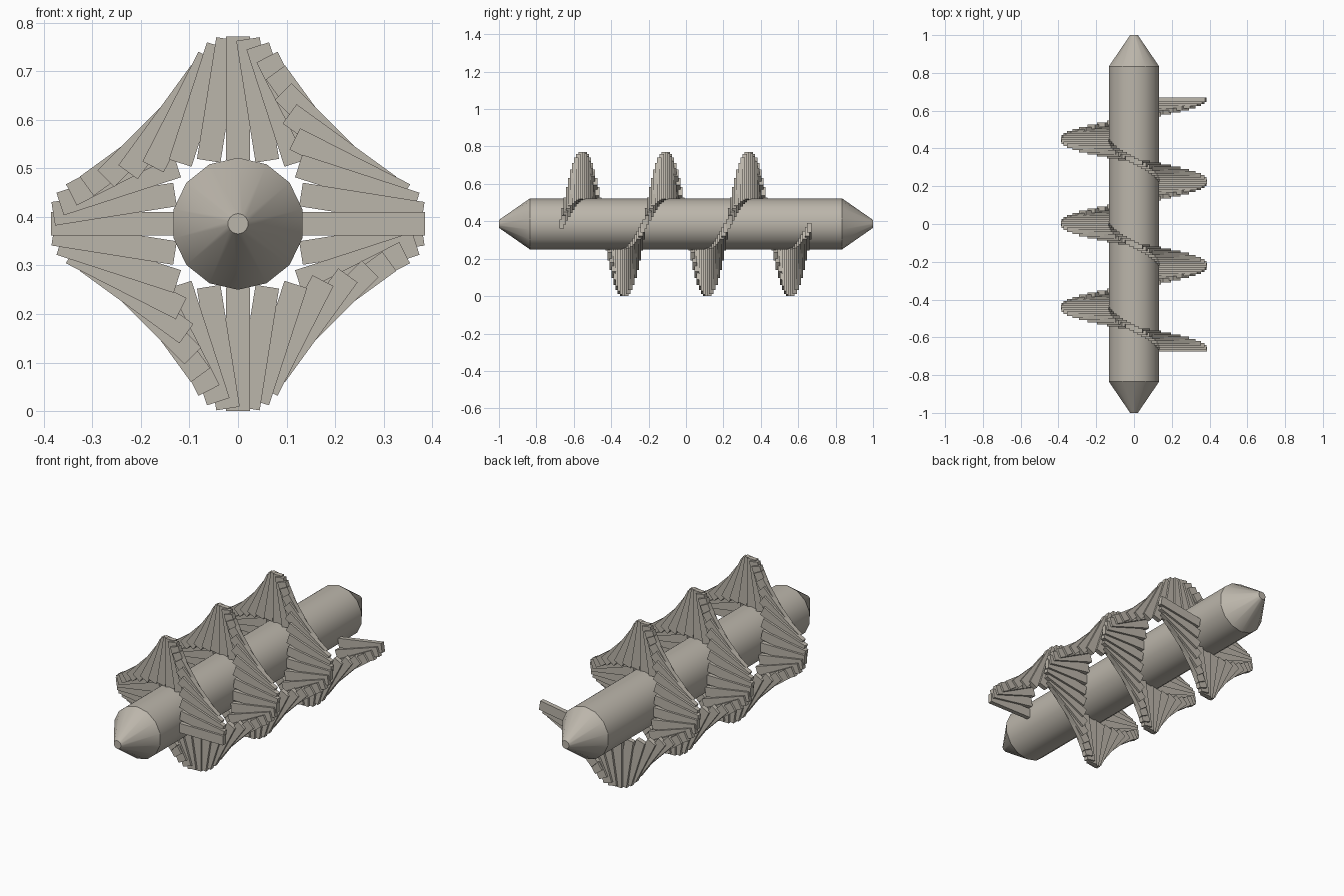
import bpy, bmesh, math
from mathutils import Matrix, Vector

if "Cube" in bpy.data.objects:
    bpy.data.objects.remove(bpy.data.objects["Cube"])

AXIS_Z = 0.386      # height of the auger axis
SHAFT_R = 0.136
SIDES = 14
TIP_Y = 0.835       # where the shaft meets the tips

steel = bpy.data.materials.new("warm_grey_steel")
steel.diffuse_color = (0.50, 0.465, 0.405, 1)
steel.use_nodes = True
steel.node_tree.nodes["Principled BSDF"].inputs["Base Color"].default_value = steel.diffuse_color


def finish(name, bm, smooth):
    bmesh.ops.recalc_face_normals(bm, faces=bm.faces)
    mesh = bpy.data.meshes.new(name)
    bm.to_mesh(mesh)
    bm.free()
    mesh.materials.append(steel)
    obj = bpy.data.objects.new(name, mesh)
    bpy.context.collection.objects.link(obj)
    if smooth:
        bpy.ops.object.select_all(action='DESELECT')
        obj.select_set(True)
        bpy.context.view_layer.objects.active = obj
        bpy.ops.object.shade_smooth_by_angle(angle=math.radians(30))
    return obj


def tapered_rod(name, y_front, y_back, r_front, r_back):
    """Fourteen-sided rod along y with a corner pointing up."""
    bm = bmesh.new()
    place = (Matrix.Translation((0, (y_front + y_back) / 2, AXIS_Z))
             @ Matrix.Rotation(math.radians(90), 4, 'X'))
    # after the turn, the local +z end faces the front (-y)
    bmesh.ops.create_cone(bm, cap_ends=True, segments=SIDES,
                          radius1=r_back, radius2=r_front,
                          depth=y_back - y_front, matrix=place)
    return finish(name, bm, True)


# Shaft and its two pointed ends
tapered_rod("shaft", -TIP_Y, TIP_Y, SHAFT_R, SHAFT_R)
tapered_rod("front_tip", -1.0, -TIP_Y, 0.021, SHAFT_R)
tapered_rod("back_tip", TIP_Y, 1.0, SHAFT_R, 0.021)

# Spiral flight: 3 turns of 40 slats, each counter-rotated to its position
TURNS, PER_TURN, PITCH = 3, 40, 0.4444
MID_R, LENGTH, WIDTH, THICK = 0.2585, 0.254, 0.049, 0.024
bm = bmesh.new()
for i in range(TURNS * PER_TURN):
    a = math.tau * i / PER_TURN
    pos = Vector((MID_R * math.cos(a), -0.664 + PITCH * i / PER_TURN,
                  AXIS_Z + MID_R * math.sin(a)))
    bmesh.ops.create_cube(bm, size=1, matrix=Matrix.Translation(pos)
                          @ Matrix.Rotation(a, 4, 'Y')
                          @ Matrix.Diagonal((LENGTH, THICK, WIDTH, 1)))
finish("spiral_flight", bm, False)
